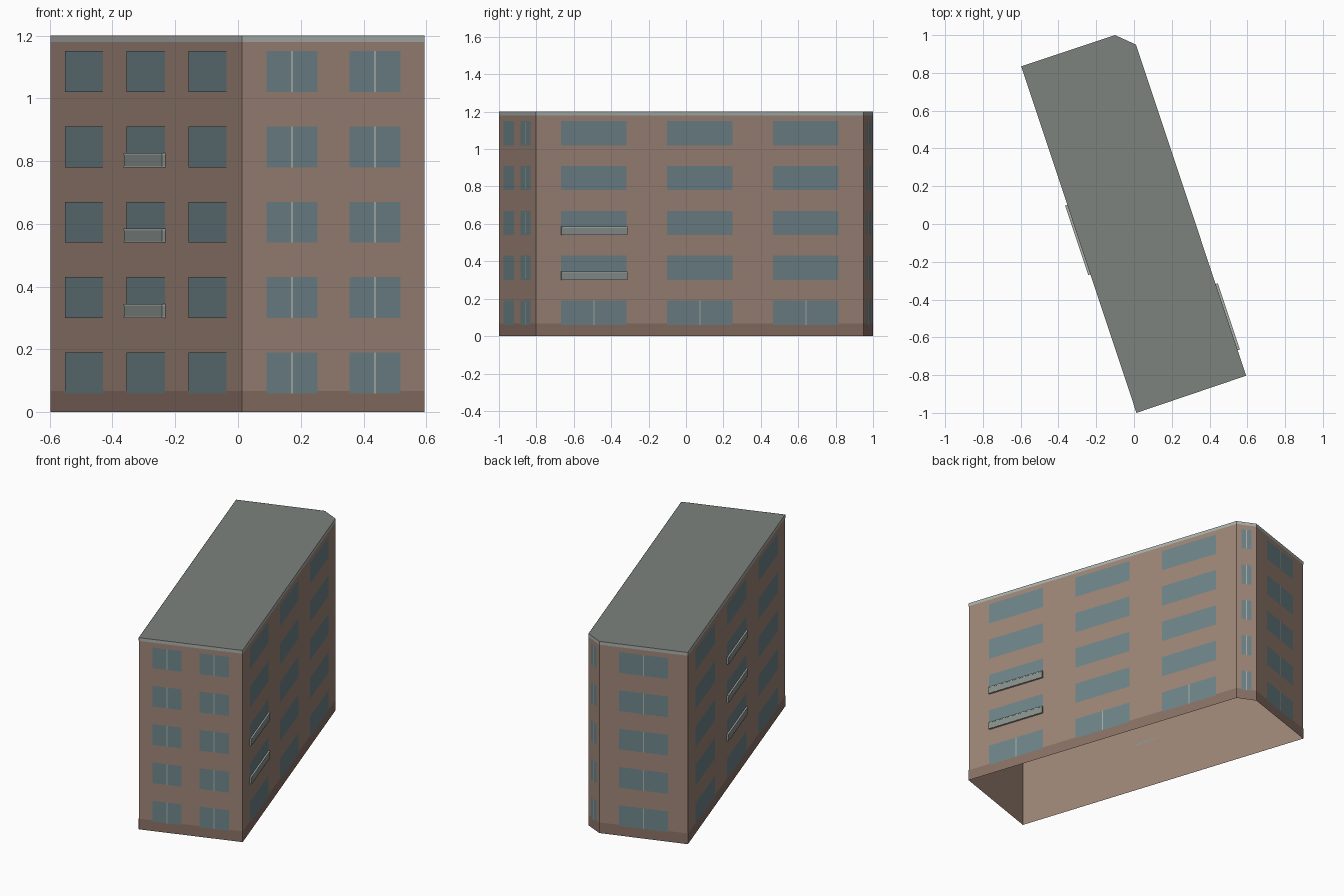
import bpy
from mathutils import Vector

if "Cube" in bpy.data.objects:
    bpy.data.objects.remove(bpy.data.objects["Cube"])

H = 1.2
# Footprint, counter-clockwise from the front corner
PTS = [(0.013, -1.0), (0.594, -0.803), (0.01, 0.95), (-0.10, 1.0), (-0.597, 0.835)]
FLOORS = [0.06, 0.30, 0.54, 0.78, 1.02]
WIN_H = 0.13


def material(name, rgb):
    m = bpy.data.materials.new(name)
    m.diffuse_color = (*rgb, 1)
    m.use_nodes = True
    m.node_tree.nodes["Principled BSDF"].inputs["Base Color"].default_value = m.diffuse_color
    return m


BRICK = material("brick", (0.34, 0.235, 0.185))
PLINTH = material("plinth", (0.25, 0.165, 0.13))
GLASS = material("glass", (0.155, 0.23, 0.25))
ROOF = material("roof", (0.20, 0.225, 0.21))
TRIM = material("trim", (0.40, 0.43, 0.40))
PANEL = material("panel", (0.25, 0.29, 0.27))


def build(name, verts, faces, mat):
    me = bpy.data.meshes.new(name)
    me.from_pydata(verts, [], faces)
    me.materials.append(mat)
    ob = bpy.data.objects.new(name, me)
    bpy.context.collection.objects.link(ob)
    return ob


def on_wall(i, t, z, d):
    """Point at fraction t along wall i, height z, distance d outwards."""
    a, b = Vector(PTS[i]), Vector(PTS[(i + 1) % len(PTS)])
    u = (b - a).normalized()
    p = a.lerp(b, t) + Vector((u.y, -u.x)) * d
    return (p.x, p.y, z)


def panels(name, rects, d, mat):
    """Flat outward-facing rectangles (wall, t0, t1, z0, z1) in one object."""
    verts, faces = [], []
    for i, t0, t1, z0, z1 in rects:
        n = len(verts)
        verts += [on_wall(i, t, z, d) for t, z in ((t0, z0), (t1, z0), (t1, z1), (t0, z1))]
        faces.append((n, n + 1, n + 2, n + 3))
    return build(name, verts, faces, mat)


def wall_box(name, i, t0, t1, z0, z1, depth, mat):
    """Box standing out from a wall."""
    v = [on_wall(i, t, z, d) for z in (z0, z1)
         for t, d in ((t0, 0), (t0, depth), (t1, depth), (t1, 0))]
    f = [(3, 2, 1, 0), (4, 5, 6, 7), (0, 1, 5, 4), (1, 2, 6, 5), (2, 3, 7, 6), (3, 0, 4, 7)]
    return build(name, v, f, mat)


# Wall shell (open underneath) and flat roof
N = len(PTS)
ring = [(x, y, z) for z in (0, H) for x, y in PTS]
build("walls", ring, [(i, (i + 1) % N, (i + 1) % N + N, i + N) for i in range(N)], BRICK)
build("roof", ring[N:], [tuple(range(N))], ROOF)

# Plinth band at the base and light cornice band at the top
panels("plinth_band", [(i, 0, 1, 0, 0.067) for i in range(N)], 0.001, PLINTH)
panels("cornice_band", [(i, 0, 1, 1.18, H) for i in range(N)], 0.001, TRIM)

# Window columns per wall: (name, centres, width fraction, floors with a mullion)
LAYOUT = [
    ("front", (0.272, 0.728), 0.28, 5),
    ("right", (0.177, 0.5, 0.823), 0.20, 1),
    ("corner", (0.5,), 0.50, 5),
    ("back", (0.5,), 0.55, 5),
    ("left", (0.177, 0.5, 0.823), 0.20, 0),
]
for i, (name, centres, w, split) in enumerate(LAYOUT):
    panels(name + "_windows", [(i, c - w / 2, c + w / 2, z, z + WIN_H)
                               for z in FLOORS for c in centres], 0.002, GLASS)
    length = (Vector(PTS[(i + 1) % N]) - Vector(PTS[i])).length
    m = 0.003 / length
    if split:
        panels(name + "_mullions", [(i, c - m, c + m, z, z + WIN_H)
                                    for z in FLOORS[:split] for c in centres], 0.003, TRIM)

# Shallow balconies: panel with a light top rail
for name, wall, c, levels in (("right", 1, 0.177, (1, 2)), ("left", 4, 0.5, (1, 2, 3))):
    for k in levels:
        z = FLOORS[k]
        t0, t1 = c - 0.1, c + 0.1
        wall_box(f"{name}_balcony_slab_{k}", wall, t0, t1, z, z + 0.004, 0.012, TRIM)
        wall_box(f"{name}_balcony_panel_{k}", wall, t0, t1, z + 0.004, z + 0.039, 0.011, PANEL)
        wall_box(f"{name}_balcony_rail_{k}", wall, t0, t1, z + 0.039, z + 0.045, 0.012, TRIM)
